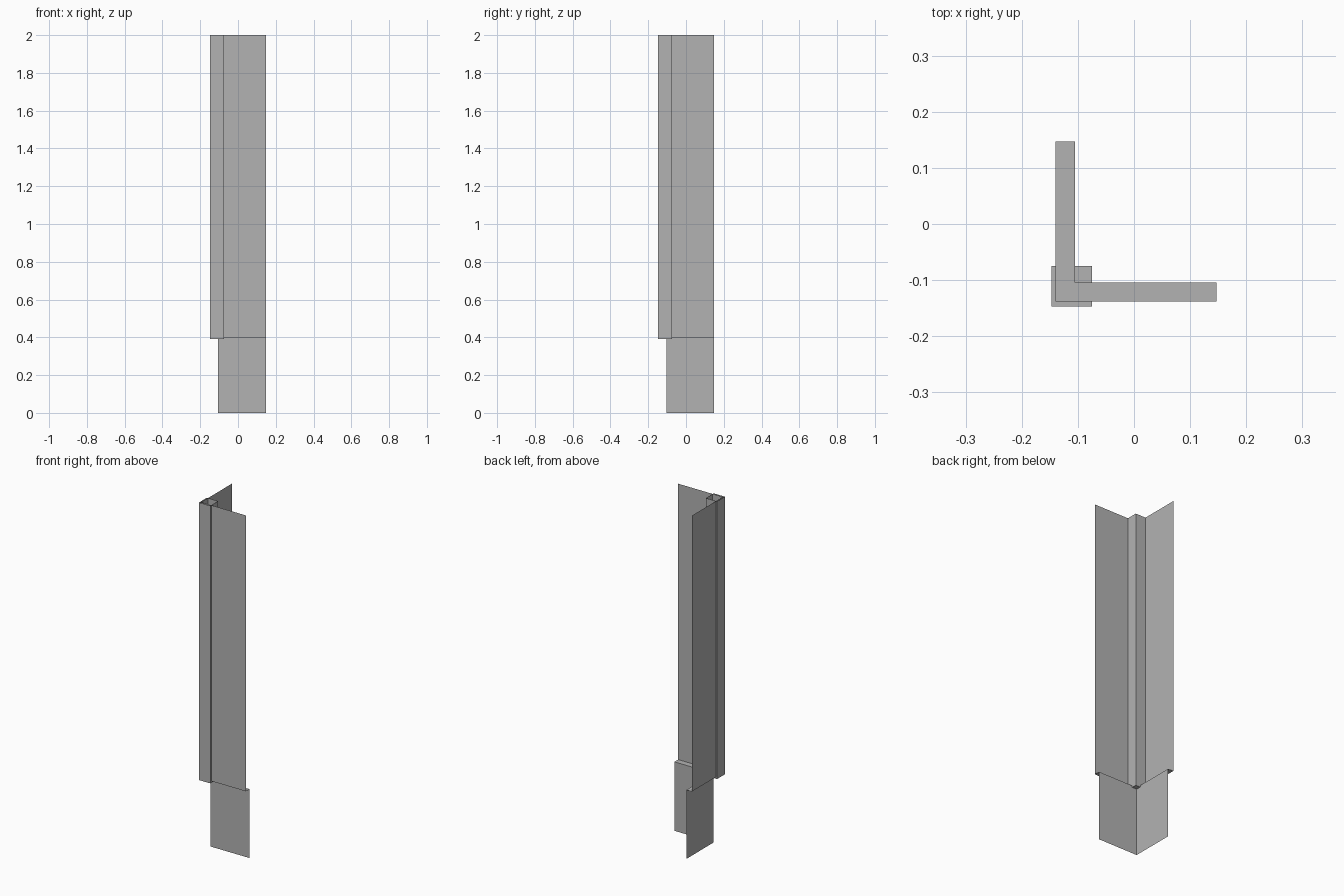
import bpy
import bmesh

cube = bpy.data.objects.get("Cube")
if cube:
    bpy.data.objects.remove(cube, do_unlink=True)

metal = bpy.data.materials.new("grey_metal")
metal.use_nodes = True
grey = (0.45, 0.45, 0.45, 1)
metal.diffuse_color = grey
metal.node_tree.nodes["Principled BSDF"].inputs["Base Color"].default_value = grey


def folded_sheet(name, levels, closed=False, floor=False):
    """Join plan outlines stacked at given heights into a thin folded sheet."""
    bm = bmesh.new()
    rows = [[bm.verts.new((x, y, z)) for x, y in plan] for plan, z in levels]
    count = len(rows[0])
    for low, high in zip(rows, rows[1:]):
        for i in range(count if closed else count - 1):
            j = (i + 1) % count
            bm.faces.new((low[i], low[j], high[j], high[i]))
    if floor:
        bm.faces.new(rows[0][::-1])
    mesh = bpy.data.meshes.new(name)
    bm.to_mesh(mesh)
    bm.free()
    mesh.materials.append(metal)
    obj = bpy.data.objects.new(name, mesh)
    bpy.context.collection.objects.link(obj)
    return obj


def angle_plan(x, y, end=0.147):
    """L-shaped plan with its corner at x, y."""
    return [(x, end), (x, y), (end, y)]


# Corner sheet: recessed lower skirt, flat ledge, tall upper flanges
skirt = angle_plan(-0.105, -0.104)
flange = angle_plan(-0.14, -0.138)
folded_sheet("corner_sheet", [(skirt, 0), (skirt, 0.4), (flange, 0.4), (flange, 2)])

# Square corner post, open at the top
low, high = -0.147, -0.075
square = [(low, low), (high, low), (high, high), (low, high)]
folded_sheet("corner_post", [(square, 0.39), (square, 2)], closed=True, floor=True)
